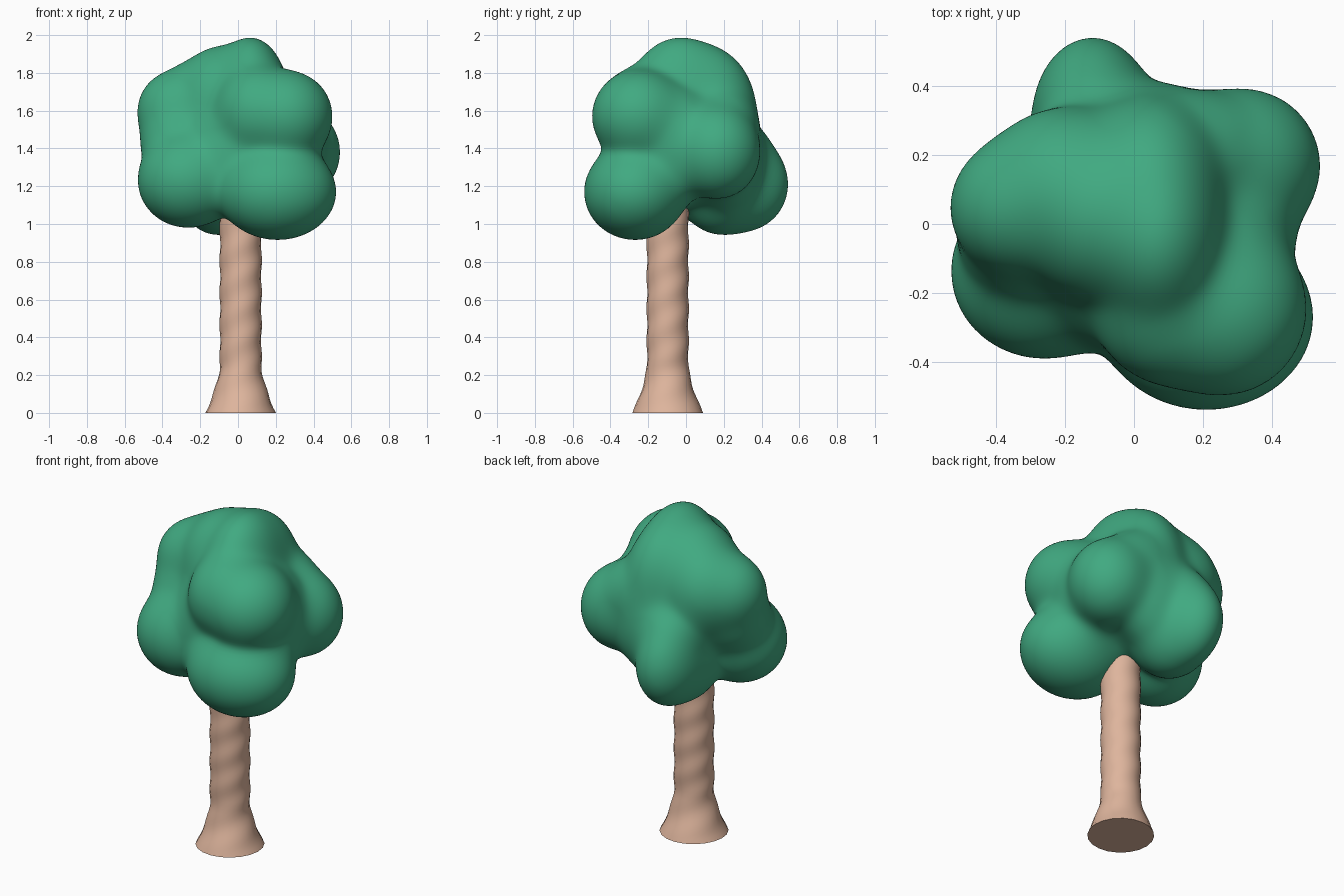
import bpy, bmesh, math
from mathutils import Vector

cube = bpy.data.objects.get("Cube")
if cube:
    bpy.data.objects.remove(cube, do_unlink=True)


def material(name, rgb):
    mat = bpy.data.materials.new(name)
    mat.use_nodes = True
    mat.diffuse_color = (*rgb, 1)
    bsdf = mat.node_tree.nodes["Principled BSDF"]
    bsdf.inputs["Base Color"].default_value = (*rgb, 1)
    bsdf.inputs["Roughness"].default_value = 0.9
    return mat


def mesh_object(name, bm, mat, sharp_angle):
    mesh = bpy.data.meshes.new(name)
    bmesh.ops.recalc_face_normals(bm, faces=bm.faces)
    bm.to_mesh(mesh)
    bm.free()
    mesh.materials.append(mat)
    obj = bpy.data.objects.new(name, mesh)
    bpy.context.collection.objects.link(obj)
    bpy.ops.object.select_all(action="DESELECT")
    obj.select_set(True)
    bpy.context.view_layer.objects.active = obj
    bpy.ops.object.shade_smooth_by_angle(angle=math.radians(sharp_angle))


leaf_green = material("leaf green", (0.052, 0.40, 0.22))
bark_tan = material("bark tan", (0.73, 0.46, 0.335))

# Crown lobes: centre and radii
lobes = [
    ((0.00, 0.02, 1.42), (0.34, 0.32, 0.31)),     # core
    ((0.07, -0.04, 1.70), (0.18, 0.24, 0.28)),    # top
    ((0.05, 0.12, 1.62), (0.20, 0.24, 0.30)),     # top back
    ((-0.10, 0.03, 1.65), (0.22, 0.25, 0.28)),    # ridge
    ((-0.21, 0.10, 1.60), (0.22, 0.23, 0.25)),    # ridge back
    ((-0.34, 0.05, 1.60), (0.19, 0.19, 0.20)),    # upper side shoulder
    ((-0.31, -0.01, 1.43), (0.20, 0.20, 0.20)),   # side filler
    ((0.26, -0.25, 1.57), (0.24, 0.245, 0.24)),   # upper front corner
    ((0.10, -0.24, 1.59), (0.21, 0.22, 0.23)),    # upper front
    ((0.21, -0.27, 1.17), (0.31, 0.27, 0.255)),   # lower front
    ((-0.02, -0.17, 1.36), (0.22, 0.20, 0.25)),   # front filler
    ((0.27, -0.05, 1.42), (0.19, 0.20, 0.28)),    # flank filler
    ((-0.265, -0.14, 1.23), (0.265, 0.25, 0.25)), # lower side
    ((-0.12, 0.32, 1.21), (0.17, 0.22, 0.24)),    # back
    ((-0.10, 0.18, 1.15), (0.20, 0.20, 0.20)),    # lower back
    ((0.06, 0.21, 1.34), (0.22, 0.19, 0.26)),     # back filler
    ((-0.10, 0.28, 1.38), (0.15, 0.15, 0.15)),    # back slope
    ((0.18, 0.20, 1.52), (0.18, 0.17, 0.18)),     # back corner slope
    ((0.32, 0.17, 1.38), (0.22, 0.22, 0.24)),     # back corner
]
BLEND = 0.03


def crown_distance(p):
    """Approximate distance to the softly blended lobes."""
    total = 0
    for (cx, cy, cz), (rx, ry, rz) in lobes:
        reach = math.sqrt(((p.x - cx) / rx) ** 2 + ((p.y - cy) / ry) ** 2
                          + ((p.z - cz) / rz) ** 2)
        total += math.exp((1 - reach) * min(rx, ry, rz) / BLEND)
    return -BLEND * math.log(total)


# Crown: a sphere shrunk inward onto the blended lobes
bm = bmesh.new()
bmesh.ops.create_icosphere(bm, subdivisions=6, radius=1)
heart = Vector((0, 0, 1.43))
for v in bm.verts:
    direction = v.co.normalized()
    reach = 0.8
    for step in range(40):
        gap = crown_distance(heart + direction * reach)
        if gap < 0.001:
            break
        reach -= 0.9 * gap
    v.co = heart + direction * reach
for i in range(3):
    bmesh.ops.smooth_vert(bm, verts=bm.verts, factor=0.5,
                          use_axis_x=True, use_axis_y=True, use_axis_z=True)
mesh_object("leaf_crown", bm, leaf_green, 80)

# Trunk: flared column with shallow spiralling ridges
SIDES, RINGS, HEIGHT = 20, 50, 1.25
bm = bmesh.new()
rings = []
for i in range(RINGS + 1):
    z = HEIGHT * i / RINGS
    base = 0.11 + 0.077 * max(0, 1 - z / 0.25) ** 1.5
    ring = []
    for j in range(SIDES):
        angle = math.tau * j / SIDES
        r = base + 0.003 * math.sin(2 * angle - 37 * z)
        ring.append(bm.verts.new((0.014 + r * math.cos(angle),
                                  -0.097 + r * math.sin(angle), z)))
    rings.append(ring)
for lower, upper in zip(rings, rings[1:]):
    for j in range(SIDES):
        k = (j + 1) % SIDES
        bm.faces.new((lower[j], lower[k], upper[k], upper[j]))
bm.faces.new(rings[0])
bm.faces.new(rings[-1])
mesh_object("trunk", bm, bark_tan, 50)
